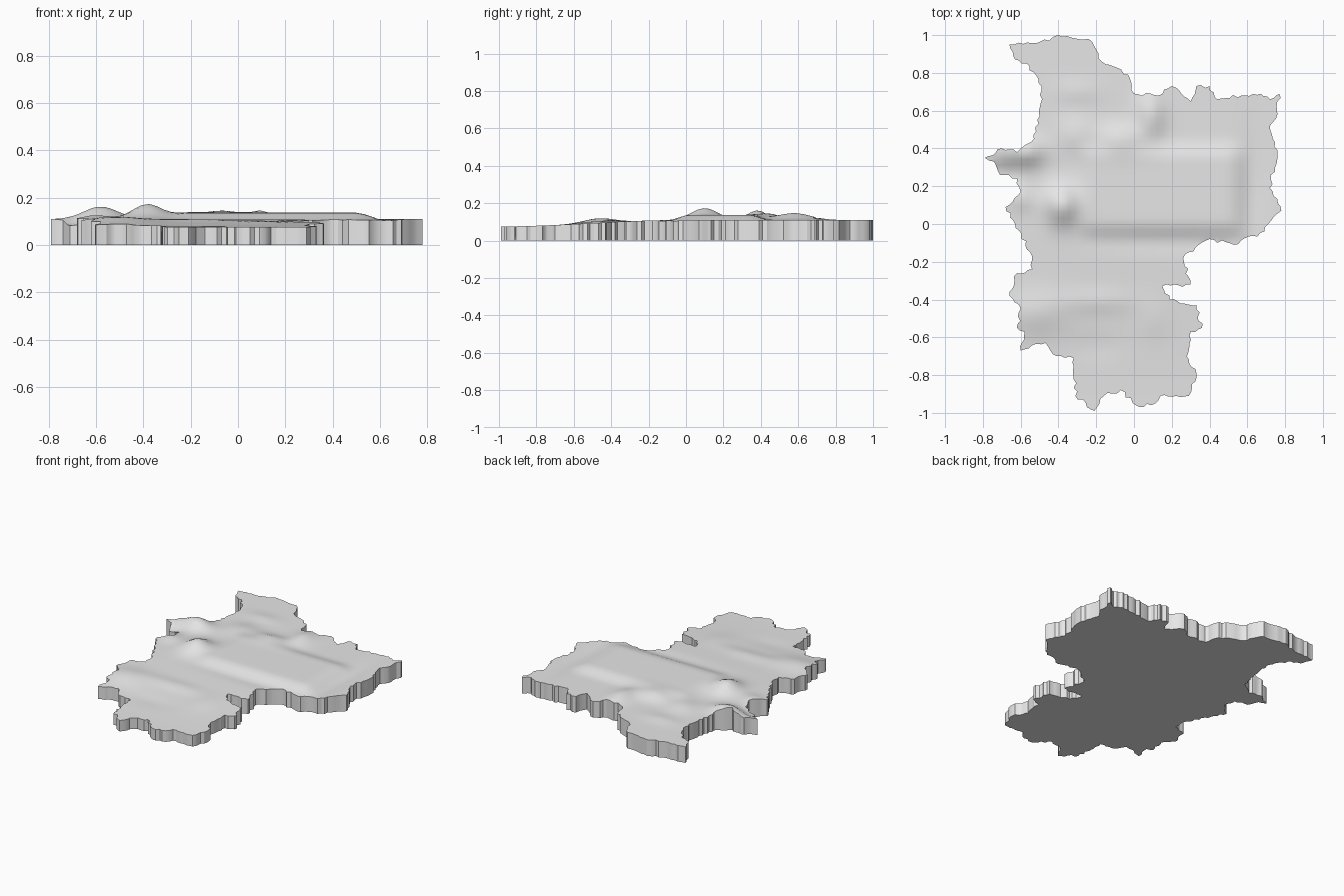
import bpy
import bmesh
import math
import random
from mathutils import Vector
from mathutils.geometry import delaunay_2d_cdt

random.seed(4)
default_cube = bpy.data.objects.get("Cube")
if default_cube:
    bpy.data.objects.remove(default_cube, do_unlink=True)

# Coastline corners, clockwise from the north-west tip
COAST = [
    (-.66, .95), (-.61, .96), (-.45, .97), (-.4, 1), (-.24, .98), (-.17, .86),
    (-.03, .79), (0, .69), (.13, .68), (.2, .73), (.3, .65), (.33, .73),
    (.4, .73), (.44, .66), (.57, .68), (.67, .69), (.72, .66), (.77, .69),
    (.76, .58), (.72, .52), (.76, .39), (.72, .19), (.78, .07), (.71, 0),
    (.69, -.04), (.53, -.11), (.4, -.08), (.26, -.18), (.3, -.32), (.15, -.33),
    (.19, -.4), (.33, -.43), (.36, -.55), (.3, -.57), (.28, -.7), (.33, -.79),
    (.29, -.91), (.14, -.91), (.09, -.96), (.01, -.96), (-.07, -.88), (-.16, -.91),
    (-.21, -.99), (-.31, -.91), (-.32, -.71), (-.41, -.7), (-.47, -.63), (-.6, -.67),
    (-.58, -.57), (-.62, -.55), (-.6, -.45), (-.66, -.38), (-.62, -.26), (-.54, -.24),
    (-.54, -.17), (-.63, 0), (-.68, .09), (-.6, .17), (-.62, .24), (-.71, .26),
    (-.74, .33), (-.79, .35), (-.7, .4), (-.62, .38), (-.53, .45), (-.5, .57),
    (-.49, .73), (-.57, .85), (-.63, .87),
]

# Hills and hollows: x, y, x radius, y radius, height
HILLS = [
    (-.38, .1, .09, .1, .063),
    (-.58, .38, .1, .07, .052),
    (-.6, .13, .07, .06, .015),
    (-.7, .27, .07, .06, -.03),
    (-.07, .45, .12, .07, .033),
    (-.3, .47, .1, .1, .02),
    (.09, .58, .07, .12, .036),
    (-.3, .7, .12, .06, .01),
    (.63, .2, .06, .3, -.012),
    (.2, -.1, .4, .05, -.006),
    (-.52, -.47, .16, .11, .024),
    (-.2, -.41, .2, .06, .012),
    (.1, -.5, .08, .1, .008),
    (-.2, -.65, .14, .07, -.006),
]


def smooth(value, low, high):
    t = min(max((value - low) / (high - low), 0), 1)
    return t * t * (3 - 2 * t)


def box(value, low, high, soft):
    return smooth(value, low - soft, low + soft) - smooth(value, high - soft, high + soft)


def height(x, y):
    # Land rises from the south, with a flat plateau in the middle
    z = .076 + .035 * smooth(y, -1, 0)
    z += .026 * box(x, -.27, .56, .07) * box(y, -.04, .4, .06)
    for cx, cy, rx, ry, rise in HILLS:
        z += rise * math.exp(-((x - cx) / rx) ** 2 - ((y - cy) / ry) ** 2)
    return z


def ragged(corners, step, wiggle):
    # Break each stretch of coast into small jagged steps
    points = []
    for i, corner in enumerate(corners):
        start = Vector(corner)
        end = Vector(corners[(i + 1) % len(corners)])
        along = end - start
        side = Vector((-along.y, along.x)).normalized()
        count = max(1, round(along.length / step))
        for k in range(count):
            offset = random.uniform(-wiggle, wiggle) if k else 0
            points.append(start + along * k / count + side * offset)
    return points


def make_material(name, colour):
    material = bpy.data.materials.new(name)
    material.use_nodes = True
    material.diffuse_color = colour
    shader = next(n for n in material.node_tree.nodes if n.type == "BSDF_PRINCIPLED")
    shader.inputs["Base Color"].default_value = colour
    return material


# Triangulate the coast together with an even grid of inner points
coast = ragged(COAST, .022, .01)
edges = [(i, (i + 1) % len(coast)) for i in range(len(coast))]
cells = 64
grid = [Vector((2 * i / cells - 1, 2 * j / cells - 1))
        for i in range(cells + 1) for j in range(cells + 1)]
points, _, triangles, *_ = delaunay_2d_cdt(coast + grid, edges, [], 1, .0001)

# Flat underside
bm = bmesh.new()
used = sorted({i for triangle in triangles for i in triangle})
ground = {i: bm.verts.new((points[i].x, points[i].y, 0)) for i in used}
for triangle in triangles:
    bm.faces.new([ground[i] for i in triangle])

# Raise a copy into terrain, which also makes the cliff walls
raised = bmesh.ops.extrude_face_region(bm, geom=bm.faces[:], use_keep_orig=True)
for part in raised["geom"]:
    if isinstance(part, bmesh.types.BMVert):
        part.co.z = height(part.co.x, part.co.y)
bmesh.ops.recalc_face_normals(bm, faces=bm.faces[:])

mesh = bpy.data.meshes.new("terrain_slab")
bm.to_mesh(mesh)
bm.free()
mesh.materials.append(make_material("light_grey", (.8, .8, .8, 1)))
terrain = bpy.data.objects.new("terrain_slab", mesh)
bpy.context.collection.objects.link(terrain)

# Smooth land with crisp cliff edges
bpy.ops.object.select_all(action="DESELECT")
terrain.select_set(True)
bpy.context.view_layer.objects.active = terrain
bpy.ops.object.shade_smooth_by_angle(angle=math.radians(30))
